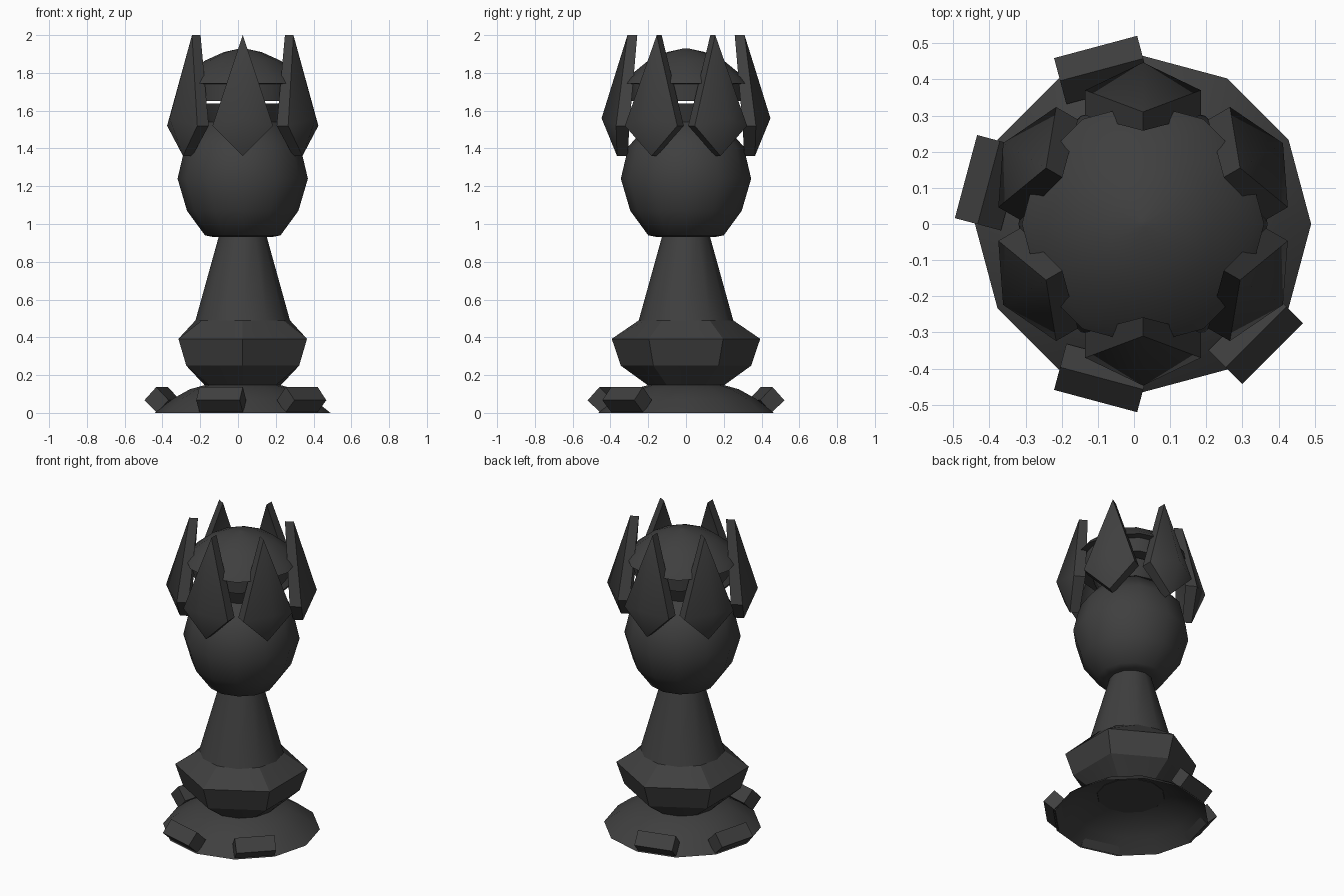
import bpy
from math import sin, cos, pi, radians

if "Cube" in bpy.data.objects:
    bpy.data.objects.remove(bpy.data.objects["Cube"])

CX = 0.025  # axis of the turned body
mat = bpy.data.materials.new("dark_grey")
mat.diffuse_color = (0.05, 0.05, 0.05, 1)
mat.use_nodes = True
mat.node_tree.nodes["Principled BSDF"].inputs["Base Color"].default_value = mat.diffuse_color


def make(name, verts, faces, angle):
    me = bpy.data.meshes.new(name)
    me.from_pydata(verts, [], faces)
    ob = bpy.data.objects.new(name, me)
    bpy.context.collection.objects.link(ob)
    me.materials.append(mat)
    bpy.context.view_layer.objects.active = ob
    for o in bpy.context.selected_objects:
        o.select_set(False)
    ob.select_set(True)
    bpy.ops.object.mode_set(mode='EDIT')
    bpy.ops.mesh.select_all(action='SELECT')
    bpy.ops.mesh.normals_make_consistent(inside=False)
    bpy.ops.object.mode_set(mode='OBJECT')
    if angle:
        bpy.ops.object.shade_smooth_by_angle(angle=radians(angle))
    return ob


def loft(name, rings, bottom=True, top=True, angle=40, n=12):
    """rings: (radius, z) round, or (radius, z, 1) for hexagonal rings"""
    verts, faces = [], []
    for ring in rings:
        r, z = ring[:2]
        for i in range(n):
            k = cos(pi / 6) if len(ring) > 2 and i % 2 == 0 else 1
            a = 2 * pi * i / n
            verts.append((CX + r * k * cos(a), r * k * sin(a), z))
    for j in range(len(rings) - 1):
        for i in range(n):
            i2 = (i + 1) % n
            faces.append((j*n + i, j*n + i2, (j+1)*n + i2, (j+1)*n + i))
    if bottom:
        faces.append(tuple(range(n))[::-1])
    if top:
        faces.append(tuple(range((len(rings) - 1) * n, len(rings) * n)))
    return make(name, verts, faces, angle)


def polar(points, deg):
    """(radius, sideways, z) points turned to an angle round the axis"""
    a = radians(deg)
    return [(CX + r * cos(a) - t * sin(a), r * sin(a) + t * cos(a), z)
            for r, t, z in points]


# Hollow foot
loft("foot", [(0.465, 0), (0.37, 0.075), (0.28, 0.125), (0.19, 0.15)],
     bottom=False, top=False)

# Tilted blocks on the foot
section = [(0.507, 0.067), (0.442, 0.137), (0.375, 0.068), (0.437, 0.0)]
for deg in (105, 165, 255, 315):
    pts = [(r, t, z) for t in (-0.119, 0.119) for r, z in section]
    make("foot_block", polar(pts, deg),
         [(0, 1, 2, 3), (7, 6, 5, 4)] +
         [(i, (i + 1) % 4, (i + 1) % 4 + 4, i + 4) for i in range(4)], 0)

# Six-sided collar and stem
loft("collar", [(0.2, 0.145), (0.345, 0.25, 1), (0.393, 0.392, 1), (0.25, 0.49)],
     angle=25)
loft("stem", [(0.25, 0.49), (0.125, 0.94)], bottom=False)

# Rounded head, neck disc and floating cap
loft("head", [(0.15, 0.93), (0.2, 0.94), (0.295, 1.07), (0.345, 1.24),
              (0.305, 1.41), (0.19, 1.54)], angle=50)
loft("head_disc", [(0.19, 1.54), (0.23, 1.638)], bottom=False)
loft("cap", [(0.29, 1.652), (0.295, 1.74), (0.335, 1.745), (0.31, 1.775),
             (0.2, 1.865), (0.1, 1.91), (0.01, 1.93)], angle=40)

# Crown of six leaf-shaped spikes: outer shell, then inner shell
outer = [(0.31, 0, 2.0), (0.37, 0.16, 1.52), (0.365, 0, 1.36),
         (0.37, -0.16, 1.52), (0.447, 0, 1.56)]
inner = [(0.258, 0, 2.0), (0.30, 0.16, 1.52), (0.308, 0, 1.36),
         (0.30, -0.16, 1.52), (0.375, 0, 1.56)]
leaf = []
for i in range(4):
    j = (i + 1) % 4
    leaf += [(i, j, 4), (j + 5, i + 5, 9), (j, i, i + 5, j + 5)]
for k in range(6):
    make("crown_spike", polar(outer + inner, 30 + 60 * k), leaf, 58)
